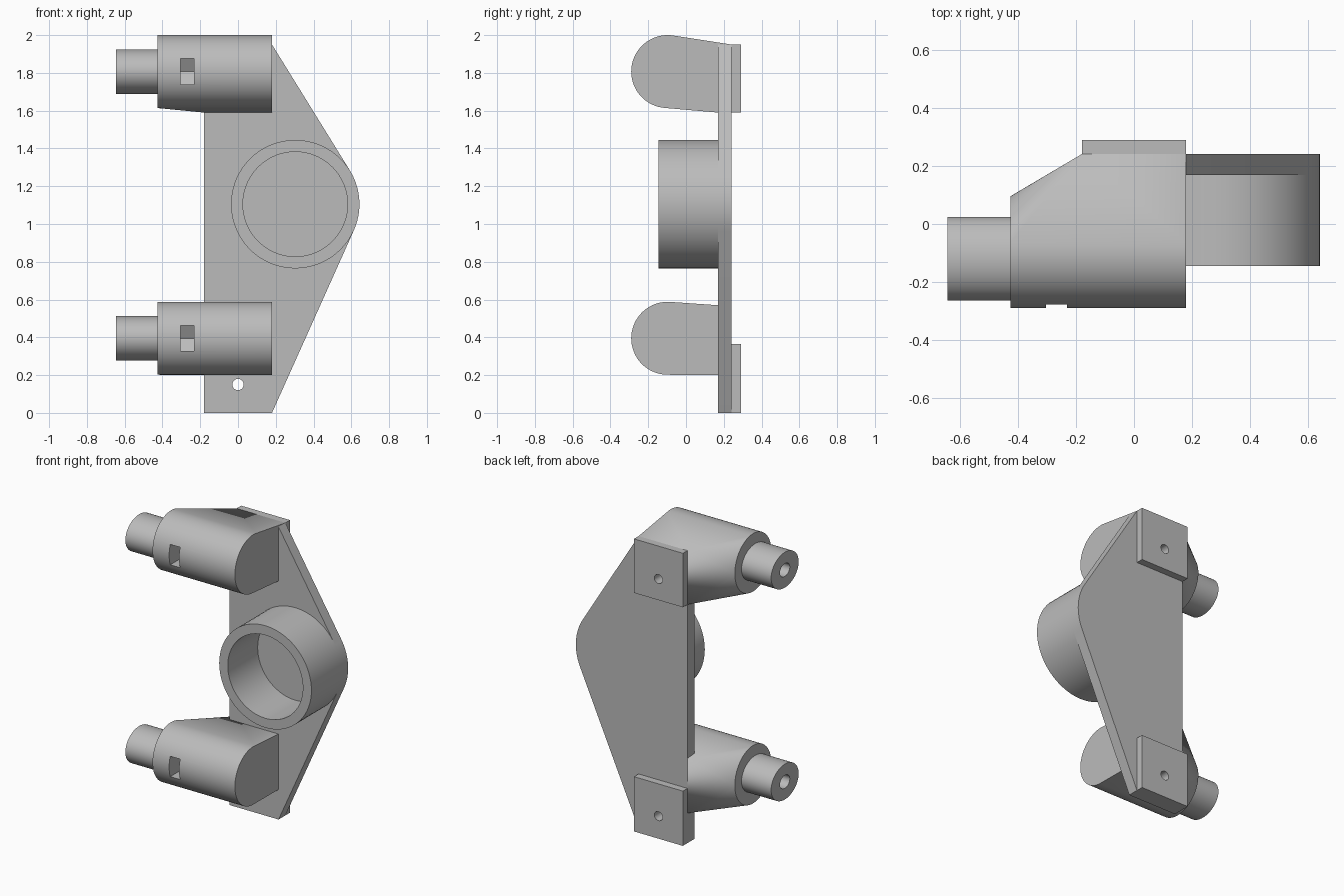
import bpy, bmesh, math

cube = bpy.data.objects.get("Cube")
if cube:
    bpy.data.objects.remove(cube, do_unlink=True)

grey = bpy.data.materials.new("plain grey")
grey.use_nodes = True
colour = (0.5, 0.5, 0.5, 1)
grey.diffuse_color = colour
grey.node_tree.nodes["Principled BSDF"].inputs["Base Color"].default_value = colour


def hull(name, points):
    """Solid wrapped around a set of points."""
    bm = bmesh.new()
    for p in points:
        bm.verts.new(p)
    res = bmesh.ops.convex_hull(bm, input=bm.verts[:])
    loose = {g for g in res["geom_interior"] + res["geom_unused"]
             if isinstance(g, bmesh.types.BMVert)}
    bmesh.ops.delete(bm, geom=list(loose), context='VERTS')
    bmesh.ops.dissolve_limit(bm, angle_limit=0.002, verts=bm.verts[:], edges=bm.edges[:])
    bmesh.ops.recalc_face_normals(bm, faces=bm.faces[:])
    mesh = bpy.data.meshes.new(name)
    bm.to_mesh(mesh)
    bm.free()
    mesh.materials.append(grey)
    ob = bpy.data.objects.new(name, mesh)
    bpy.context.collection.objects.link(ob)
    return ob


def ring_points(axis, at, a, b, ra, rb=None, n=72):
    """Ellipse across the x or y axis, centred on (a, b)."""
    rb = rb or ra
    pts = []
    for i in range(n):
        t = math.tau * i / n
        u, v = a + ra * math.cos(t), b + rb * math.sin(t)
        pts.append((at, u, v) if axis == 'x' else (u, at, v))
    return pts


def rod(name, axis, start, end, a, b, ra, rb=None, n=72):
    return hull(name, ring_points(axis, start, a, b, ra, rb, n)
                + ring_points(axis, end, a, b, ra, rb, n))


def box(name, xs, ys, zs):
    return hull(name, [(x, y, z) for x in xs for y in ys for z in zs])


def cut(ob, *cutters):
    """Subtract the cutters from a part and discard them."""
    bpy.context.view_layer.objects.active = ob
    for c in cutters:
        c.hide_render = True
        mod = ob.modifiers.new("cut", 'BOOLEAN')
        mod.operation, mod.solver, mod.object = 'DIFFERENCE', 'EXACT', c
        bpy.ops.object.modifier_apply(modifier=mod.name)
        bpy.data.objects.remove(c, do_unlink=True)


HALF = 0.18
FRONT, BACK, PAD = 0.17, 0.242, 0.29
HUB_X, HUB_Z, HUB_R = 0.303, 1.105, 0.34
side = (-HALF, HALF)
parts = []

# Backing plate, tapering around the hub
corners = [(x, y, z) for x in side for y in (FRONT, BACK) for z in (0, 1.95)]
plate = hull("backing_plate", corners
             + ring_points('y', FRONT, HUB_X, HUB_Z, HUB_R)
             + ring_points('y', BACK, HUB_X, HUB_Z, HUB_R))
cut(plate, rod("drill", 'y', 0, 0.4, 0, 0.15, 0.03, n=32))

# Open cup on the front of the plate
cup = rod("round_cup", 'y', -0.145, FRONT + 0.01, HUB_X, HUB_Z, HUB_R)
cut(cup, rod("bore", 'y', -0.3, 0.3, HUB_X, HUB_Z, 0.277))
parts += [plate, cup]

# Arms: centre height, foot range, pad range and screw height
for label, cz, foot, pad_z, screw_z in (
        ("lower", 0.395, (0.2, 0.565), (0, 0.365), 0.15),
        ("upper", 1.807, (1.59, 1.95), (1.59, 1.95), 1.73)):
    # Rounded arm blending back into the plate
    arm = hull(label + "_arm",
               ring_points('x', -0.427, -0.097, cz, 0.193)
               + ring_points('x', HALF, -0.097, cz, 0.193)
               + [(x, y, z) for x in side for y in (FRONT, BACK) for z in foot])
    # Hexagonal nut slot open to the front
    slot = []
    for x in (-0.305, -0.232):
        slot += [(x, -0.4, cz - 0.068), (x, -0.4, cz + 0.068),
                 (x, -0.08, cz - 0.068), (x, -0.08, cz + 0.068), (x, -0.04, cz)]
    cut(arm, hull("nut_slot", slot),
        rod("bolt_bore", 'x', -0.7, -0.1, -0.12, cz, 0.052, 0.043, 40))
    if label == "upper":
        cut(arm, rod("drill", 'y', 0.05, 0.4, 0, screw_z, 0.03, n=32))
        plate_drill = rod("drill", 'y', 0, 0.4, 0, screw_z, 0.03, n=32)
        cut(plate, plate_drill)

    # Oval stub with the bolt bore
    stub = rod(label + "_stub", 'x', -0.645, -0.425, -0.12, cz, 0.145, 0.118)
    cut(stub, rod("bolt_bore", 'x', -0.7, -0.1, -0.12, cz, 0.052, 0.043, 40))

    # Rear mounting pad
    pad = box(label + "_pad", side, (BACK, PAD), pad_z)
    cut(pad, rod("drill", 'y', 0, 0.4, 0, screw_z, 0.03, n=32))
    parts += [arm, stub, pad]

# Smooth curves, sharp edges
bpy.ops.object.select_all(action='DESELECT')
for ob in parts:
    ob.select_set(True)
bpy.context.view_layer.objects.active = plate
bpy.ops.object.shade_smooth_by_angle(angle=math.radians(25))
